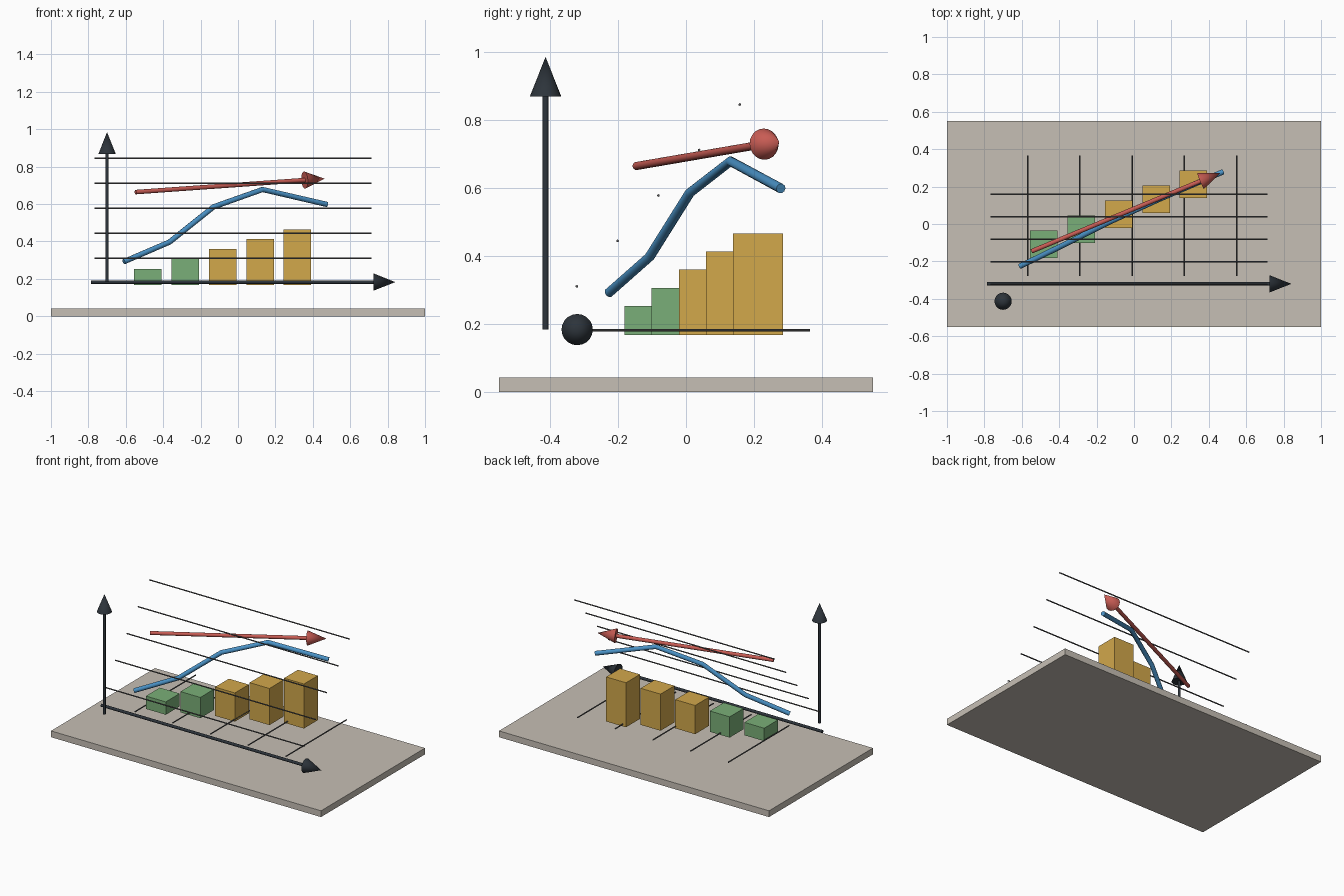
import bpy, math
from mathutils import Vector

cube = bpy.data.objects.get("Cube")
if cube:
    bpy.data.objects.remove(cube, do_unlink=True)


def linear(c):
    c /= 255
    return c / 12.92 if c <= 0.04045 else ((c + 0.055) / 1.055) ** 2.4


def material(name, *rgb):
    m = bpy.data.materials.new(name)
    m.use_nodes = True
    colour = [linear(c) for c in rgb] + [1]
    m.diffuse_color = colour
    m.node_tree.nodes["Principled BSDF"].inputs["Base Color"].default_value = colour
    return m


stone = material("warm grey", 198, 191, 181)
gold = material("gold", 210, 168, 75)
green = material("green", 122, 175, 120)
blue = material("blue", 74, 146, 198)
red = material("red", 200, 92, 84)
dark = material("charcoal", 45, 52, 59)
grey = material("grid grey", 85, 85, 86)


def finish(name, mat):
    ob = bpy.context.object
    ob.name = name
    ob.data.materials.append(mat)
    return ob


def box(name, mat, centre, size):
    bpy.ops.mesh.primitive_cube_add(size=1, location=centre)
    ob = finish(name, mat)
    ob.scale = size
    bpy.ops.object.transform_apply(location=False, rotation=False, scale=True)


def rod(name, mat, start, end, r1, r2=None, sides=16):
    """Cylinder, or cone when r2 is given, between two points."""
    a, b = Vector(start), Vector(end)
    bpy.ops.mesh.primitive_cone_add(
        vertices=sides, radius1=r1, radius2=r1 if r2 is None else r2,
        depth=(b - a).length, location=(a + b) / 2,
        rotation=(b - a).to_track_quat('Z', 'Y').to_euler())
    finish(name, mat)
    bpy.ops.object.shade_smooth_by_angle(angle=math.radians(30))


def arrow(name, mat, start, tip, radius):
    a, b = Vector(start), Vector(tip)
    neck = b - (b - a).normalized() * 0.116
    rod(name + "_shaft", mat, a, neck, radius)
    rod(name + "_head", mat, neck, b, 0.046, 0, 20)


# Base plate
box("base_plate", stone, (0, 0, 0.021), (2, 1.1, 0.042))

# Axes
arrow("horizontal_axis", dark, (-0.787, -0.32, 0.183), (0.841, -0.32, 0.183), 0.0095)
arrow("vertical_axis", dark, (-0.70, -0.413, 0.183), (-0.70, -0.413, 0.985), 0.0085)

# Stepped bars
bottom = 0.167
for i in range(5):
    height = 0.086 + 0.053 * i
    box(f"bar_{i + 1}", green if i < 2 else gold,
        (-0.482 + 0.2 * i, -0.107 + 0.0797 * i, bottom + height / 2),
        (0.147, 0.147, height))

# Grid rods: a rising set across, and a flat set running back
for i in range(5):
    y, z = -0.321 + 0.1198 * i, 0.31 + 0.1337 * i
    rod(f"cross_grid_{i + 1}", grey, (-0.767, y, z), (0.715, y, z), 0.004, sides=8)
    x = -0.569 + 0.2793 * i
    rod(f"depth_grid_{i + 1}", grey, (x, -0.277, 0.181), (x, 0.365, 0.181), 0.004, sides=8)

# Trend line
path = [(-0.61, -0.226, 0.292), (-0.366, -0.107, 0.397), (-0.131, 0.011, 0.585),
        (0.131, 0.131, 0.678), (0.476, 0.279, 0.598)]
curve = bpy.data.curves.new("trend_line", 'CURVE')
curve.dimensions = '3D'
curve.bevel_depth = 0.0145
curve.bevel_resolution = 3
curve.use_fill_caps = True
spline = curve.splines.new('POLY')
spline.points.add(len(path) - 1)
for point, co in zip(spline.points, path):
    point.co = (*co, 1)
curve.materials.append(blue)
line = bpy.data.objects.new("trend_line", curve)
bpy.context.collection.objects.link(line)

# Trend arrow
arrow("trend_arrow", red, (-0.548, -0.146, 0.664), (0.463, 0.274, 0.736), 0.012)
